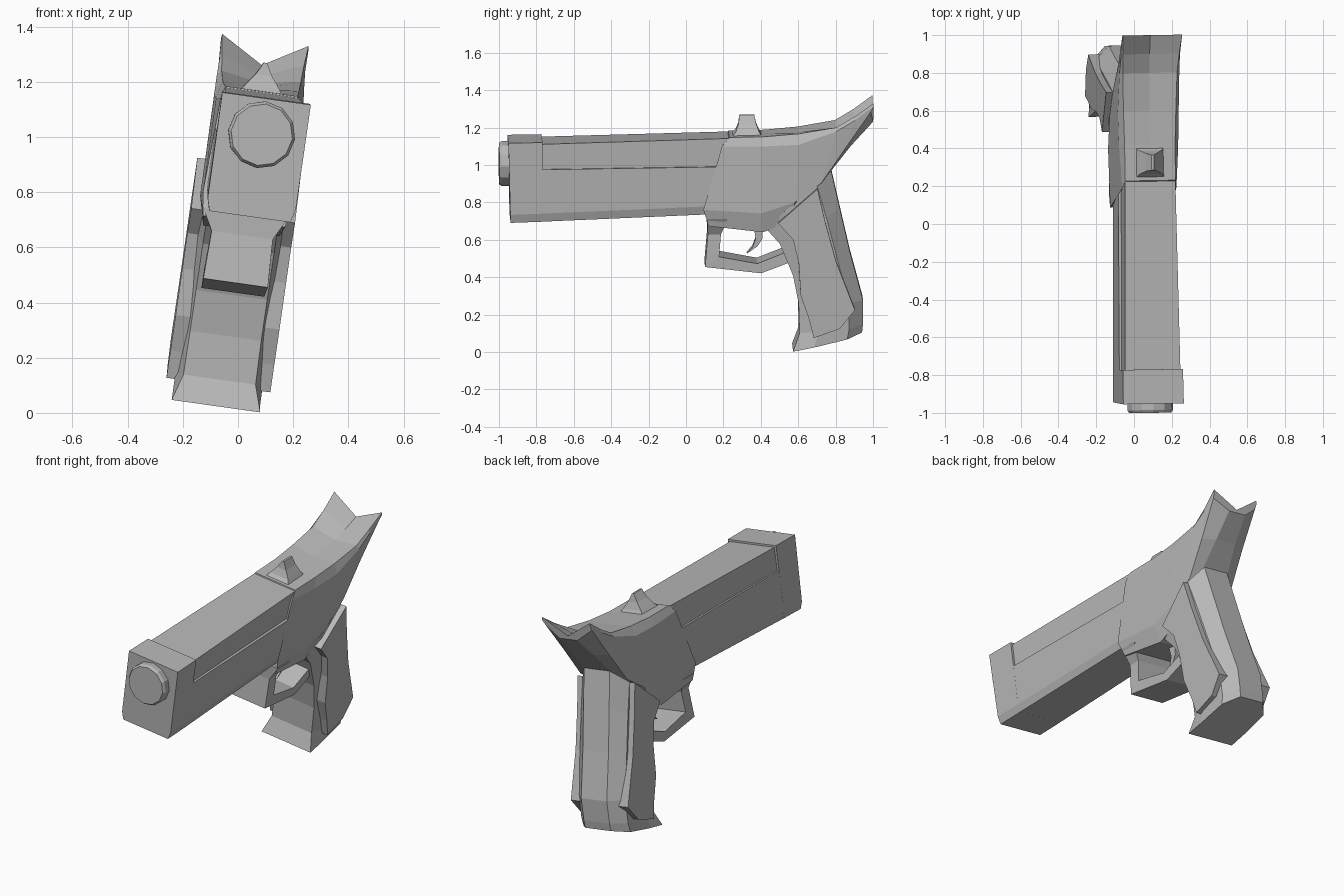
import bpy, bmesh, math
from mathutils import Matrix

cube = bpy.data.objects.get("Cube")
if cube:
    bpy.data.objects.remove(cube, do_unlink=True)

# Whole model leans to its left and is turned very slightly
POSE = (Matrix.Translation((-0.069, 0, 0.03))
        @ Matrix.Rotation(math.radians(8), 4, 'Y')
        @ Matrix.Rotation(math.radians(1), 4, 'Z'))

grey = bpy.data.materials.new("plain grey")
grey.use_nodes = True
COLOUR = (0.48, 0.48, 0.48, 1)
grey.diffuse_color = COLOUR
grey.node_tree.nodes["Principled BSDF"].inputs["Base Color"].default_value = COLOUR


def finish(name, bm):
    bmesh.ops.recalc_face_normals(bm, faces=bm.faces)
    bm.transform(POSE)
    mesh = bpy.data.meshes.new(name)
    bm.to_mesh(mesh)
    bm.free()
    mesh.materials.append(grey)
    obj = bpy.data.objects.new(name, mesh)
    bpy.context.collection.objects.link(obj)
    return obj


def loft(name, rings):
    """Skin closed rings of equal length and cap both ends."""
    bm = bmesh.new()
    vs = [[bm.verts.new(p) for p in ring] for ring in rings]
    n = len(vs[0])
    for a, b in zip(vs, vs[1:]):
        for i in range(n):
            j = (i + 1) % n
            bm.faces.new((a[i], a[j], b[j], b[i]))
    bm.faces.new(vs[0])
    bm.faces.new(vs[-1])
    return finish(name, bm)


def mirrored(half):
    """Close a half ring (x >= 0) with its mirror image."""
    return half + [(-x, y, z) for x, y, z in reversed(half) if x > 1e-6]


def outline(points, x):
    return [(x, y, z) for y, z in points]


# Slide: lower body with chamfered underside, inset upper body, full muzzle block
def lower_ring(y, low, top, w):
    return mirrored([(w - 0.012, y, low), (w, y, low + 0.045), (w, y, top)])


loft("slide_lower", [lower_ring(-0.80, 0.695, 0.978, 0.16),
                     lower_ring(0.19, 0.735, 0.99, 0.15)])
loft("slide_upper", [mirrored([(0.148, -0.80, 0.96), (0.148, -0.80, 1.113)]),
                     mirrored([(0.134, 0.26, 0.96), (0.134, 0.26, 1.142)])])
loft("muzzle_block", [
    mirrored([(0.148, -0.94, 0.69), (0.161, -0.942, 0.735), (0.162, -0.952, 1.122)]),
    mirrored([(0.148, -0.77, 0.696), (0.16, -0.77, 0.741), (0.16, -0.77, 1.125)])])


# Barrel end
def circle(y, r, n=12):
    return [(r * math.cos(2 * math.pi * i / n), y, 0.99 + r * math.sin(2 * math.pi * i / n))
            for i in range(n)]


loft("barrel", [circle(-0.90, 0.122), circle(-0.985, 0.122), circle(-1.0, 0.112)])

# Frame sweeping up into the two-horned tail
# top y, centre height, edge height, edge x | shoulder | lower flank | underside
FRAME = [
    (0.23, 1.146, 1.146, 0.134, (0.145, 0.19, 1.10), (0.163, 0.09, 0.76), (0.150, 0.12, 0.67)),
    (0.42, 1.150, 1.150, 0.135, (0.158, 0.40, 1.10), (0.166, 0.40, 0.74), (0.140, 0.41, 0.635)),
    (0.60, 1.155, 1.166, 0.140, (0.163, 0.60, 1.11), (0.163, 0.58, 0.80), (0.140, 0.55, 0.69)),
    (0.80, 1.175, 1.200, 0.145, (0.160, 0.80, 1.18), (0.155, 0.72, 0.90), (0.090, 0.775, 0.96)),
    (0.90, 1.200, 1.260, 0.150, (0.157, 0.90, 1.24), (0.152, 0.85, 1.09), (0.070, 0.88, 1.09)),
    (1.00, 1.240, 1.332, 0.158, (0.160, 1.00, 1.315), (0.155, 0.985, 1.285), (0.060, 1.0, 1.22)),
]
loft("frame", [mirrored([(0, y, c), (w, y, e), sh, low, bot])
               for y, c, e, w, sh, low, bot in FRAME])

# Rear sight: wide base pinched to a ridge
loft("rear_sight", [
    mirrored([(x, y0, z), (x, y1, z)])
    for x, y0, y1, z in [(0.08, 0.24, 0.41, 1.135), (0.06, 0.265, 0.39, 1.165),
                         (0.03, 0.28, 0.375, 1.205), (0.006, 0.285, 0.365, 1.25)]])

# Trigger guard: a strap from the frame, down, back and into the grip
GUARD = [  # half width, outer (y, z), inner (y, z)
    (0.160, (0.11, 0.71), (0.22, 0.71)),
    (0.112, (0.115, 0.62), (0.185, 0.62)),
    (0.118, (0.10, 0.445), (0.175, 0.50)),
    (0.115, (0.40, 0.41), (0.38, 0.462)),
    (0.110, (0.56, 0.47), (0.55, 0.53)),
]
loft("trigger_guard", [mirrored([(w, *o), (w, *i)]) for w, o, i in GUARD])

# Trigger
TRIGGER = [((0.36, 0.66), (0.41, 0.66)), ((0.372, 0.585), (0.408, 0.585)),
           ((0.355, 0.54), (0.382, 0.545)), ((0.325, 0.505), (0.34, 0.515))]
loft("trigger", [mirrored([(0.035, *f), (0.035, *r)]) for f, r in TRIGGER])

# Grip core: front and rear points of each slice, front half width
GRIP = [
    ((0.42, 0.66), (0.77, 0.98), 0.130),
    ((0.50, 0.57), (0.82, 0.76), 0.130),
    ((0.57, 0.40), (0.875, 0.52), 0.130),
    ((0.60, 0.25), (0.945, 0.26), 0.130),
    ((0.605, 0.09), (0.945, 0.13), 0.132),
    ((0.57, -0.007), (0.94, 0.085), 0.162),
]


def grip_ring(front, rear, w):
    def at(t, x, drop=0.0):
        return (x, front[0] + t * (rear[0] - front[0]),
                front[1] + t * (rear[1] - front[1]) - drop)
    return mirrored([at(0, w), at(0.3, 0.16, 0.006), at(0.78, 0.155, 0.008), at(1, 0.085)])


loft("grip", [grip_ring(*g) for g in GRIP])

# Raised grip panels, one on each side
PANEL = [(0.49, 0.69), (0.70, 0.875), (0.74, 0.70), (0.80, 0.48), (0.90, 0.22),
         (0.82, 0.12), (0.68, 0.07), (0.655, 0.17), (0.61, 0.30), (0.60, 0.47), (0.57, 0.60)]
for side, name in ((1, "left_grip_panel"), (-1, "right_grip_panel")):
    loft(name, [outline(PANEL, side * 0.12), outline(PANEL, side * 0.19)])
